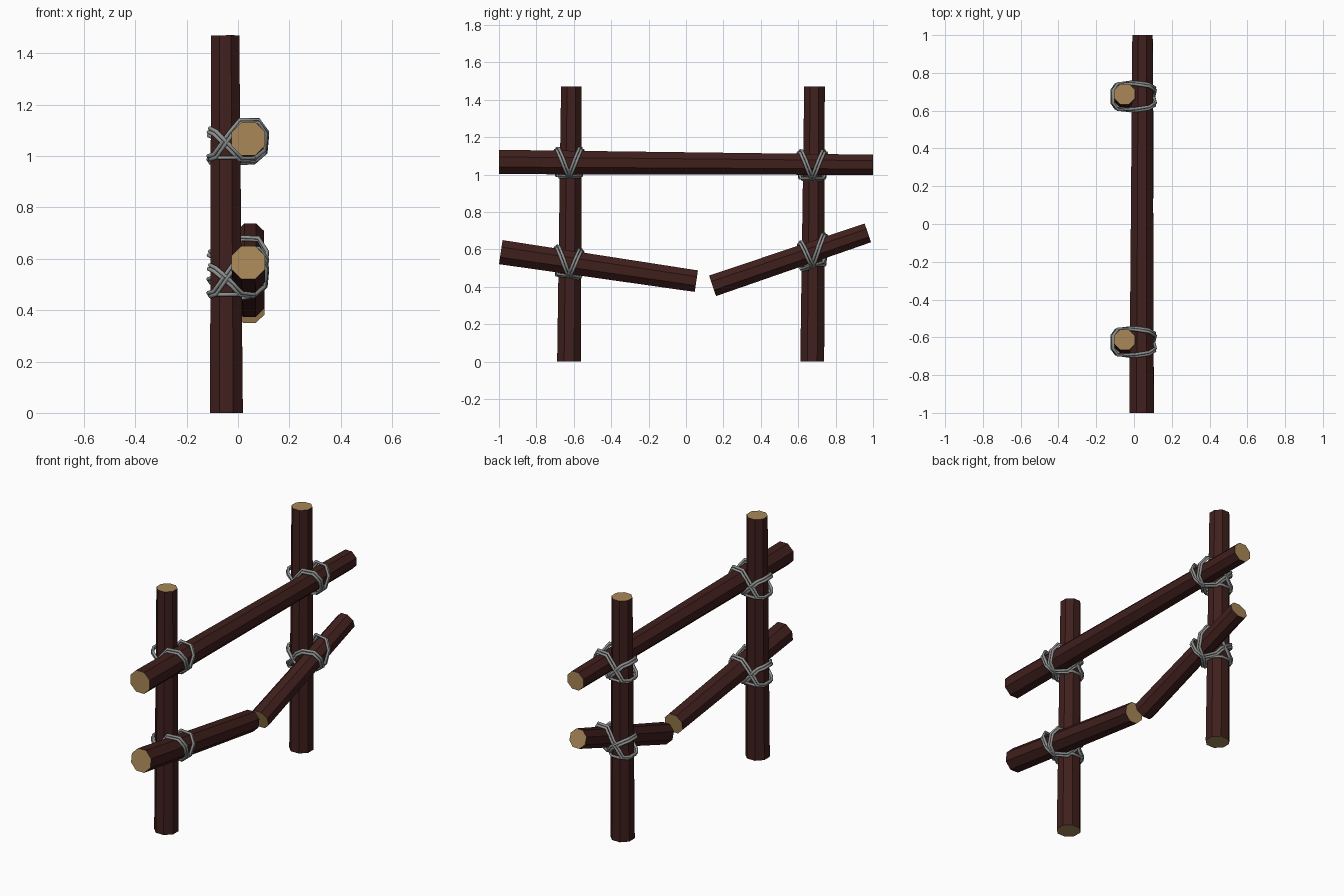
import bpy, bmesh, math
from mathutils import Vector

if "Cube" in bpy.data.objects:
    bpy.data.objects.remove(bpy.data.objects["Cube"])


def material(name, rgb):
    m = bpy.data.materials.new(name)
    m.diffuse_color = (*rgb, 1)
    m.use_nodes = True
    m.node_tree.nodes["Principled BSDF"].inputs["Base Color"].default_value = m.diffuse_color
    return m


bark = material("bark", (0.05, 0.014, 0.012))
cut_wood = material("cut_wood", (0.39, 0.24, 0.095))
rope_grey = material("rope_grey", (0.27, 0.28, 0.28))


# Tapered eight-sided log with pale sawn ends; r is half the width across flats
def log(name, a, b, ra, rb, sides=8):
    a, b = Vector(a), Vector(b)
    axis = (b - a).normalized()
    u = Vector((1, 0, 0))
    u = (u - axis * u.dot(axis)).normalized()
    v = axis.cross(u)
    bm = bmesh.new()
    rings = []
    for centre, r in ((a, ra), (b, rb)):
        r /= math.cos(math.pi / sides)
        angles = [(i + 0.5) * math.tau / sides for i in range(sides)]
        rings.append([bm.verts.new(centre + r * (math.cos(t) * u + math.sin(t) * v))
                      for t in angles])
    for i in range(sides):
        j = (i + 1) % sides
        bm.faces.new((rings[0][i], rings[0][j], rings[1][j], rings[1][i]))
    bm.faces.new(rings[0][::-1]).material_index = 1
    bm.faces.new(rings[1]).material_index = 1
    mesh = bpy.data.meshes.new(name)
    bm.to_mesh(mesh)
    bm.free()
    mesh.materials.append(bark)
    mesh.materials.append(cut_wood)
    bpy.context.collection.objects.link(bpy.data.objects.new(name, mesh))


# Half of the crossed lashing path around post and rail (other half mirrors in y)
HALF = [(-0.112, 0.035, 0.035), (-0.09, 0.066, 0.025), (-0.02, 0.07, -0.045),
        (0.01, 0.055, -0.078), (0.065, 0.0, -0.076),
        (0.106, -0.015, -0.04), (0.112, -0.04, 0.025), (0.08, -0.06, 0.07),
        (0.01, -0.07, 0.07), (-0.03, -0.072, 0.02), (-0.09, -0.066, -0.065),
        (-0.112, -0.035, -0.073)]
PATH = HALF + [(x, -y, z) for x, y, z in reversed(HALF)]
# The mirrored half retraces backwards, giving one closed figure-of-eight loop


# Two parallel strands following the lashing path, leaning with the rail
def lashing(name, y0, z0, slope):
    pts = [Vector((x, y, z + (slope * y if x > -0.025 else 0))) for x, y, z in PATH]
    n = len(pts)
    curve = bpy.data.curves.new(name, 'CURVE')
    curve.dimensions = '3D'
    curve.bevel_depth = 0.008
    curve.bevel_resolution = 1
    curve.materials.append(rope_grey)
    for side in (-1, 1):
        sp = curve.splines.new('POLY')
        sp.points.add(n - 1)
        sp.use_cyclic_u = True
        for i, p in enumerate(pts):
            tangent = pts[(i + 1) % n] - pts[i - 1]
            across = tangent.cross(p).normalized()
            sp.points[i].co = (*(p + across * side * 0.008), 1)
    obj = bpy.data.objects.new(name, curve)
    obj.location = (0, y0, z0)
    bpy.context.collection.objects.link(obj)


# Low wrap around the post just under the rail
def wrap(name, y0, z0):
    curve = bpy.data.curves.new(name, 'CURVE')
    curve.dimensions = '3D'
    curve.bevel_depth = 0.008
    curve.bevel_resolution = 1
    curve.materials.append(rope_grey)
    sp = curve.splines.new('POLY')
    sp.points.add(7)
    sp.use_cyclic_u = True
    for i in range(8):
        t = (i + 0.5) * math.tau / 8
        sp.points[i].co = (-0.045 + 0.073 * math.cos(t), 0.073 * math.sin(t), 0, 1)
    obj = bpy.data.objects.new(name, curve)
    obj.location = (0, y0, z0)
    bpy.context.collection.objects.link(obj)


# Upright posts
log("left_post", (-0.045, -0.625, 0), (-0.05, -0.613, 1.47), 0.064, 0.055)
log("right_post", (-0.045, 0.675, 0), (-0.05, 0.687, 1.47), 0.064, 0.055)

# Top rail and the two halves of the broken lower rail
log("top_rail", (0.04, -1, 1.067), (0.045, 1, 1.052), 0.065, 0.054)
log("broken_rail_left", (0.04, -0.99, 0.585), (0.045, 0.055, 0.43), 0.065, 0.058)
log("broken_rail_right", (0.045, 0.142, 0.405), (0.048, 0.972, 0.688), 0.058, 0.053)

# Rope lashings at the four crossings
for name, y, z, slope in (("top_left", -0.625, 1.066, 0), ("top_right", 0.675, 1.053, 0),
                          ("low_left", -0.625, 0.533, -0.15), ("low_right", 0.675, 0.587, 0.34)):
    lashing(name + "_lashing", y, z, slope)
    wrap(name + "_wrap", y, z - 0.072)
